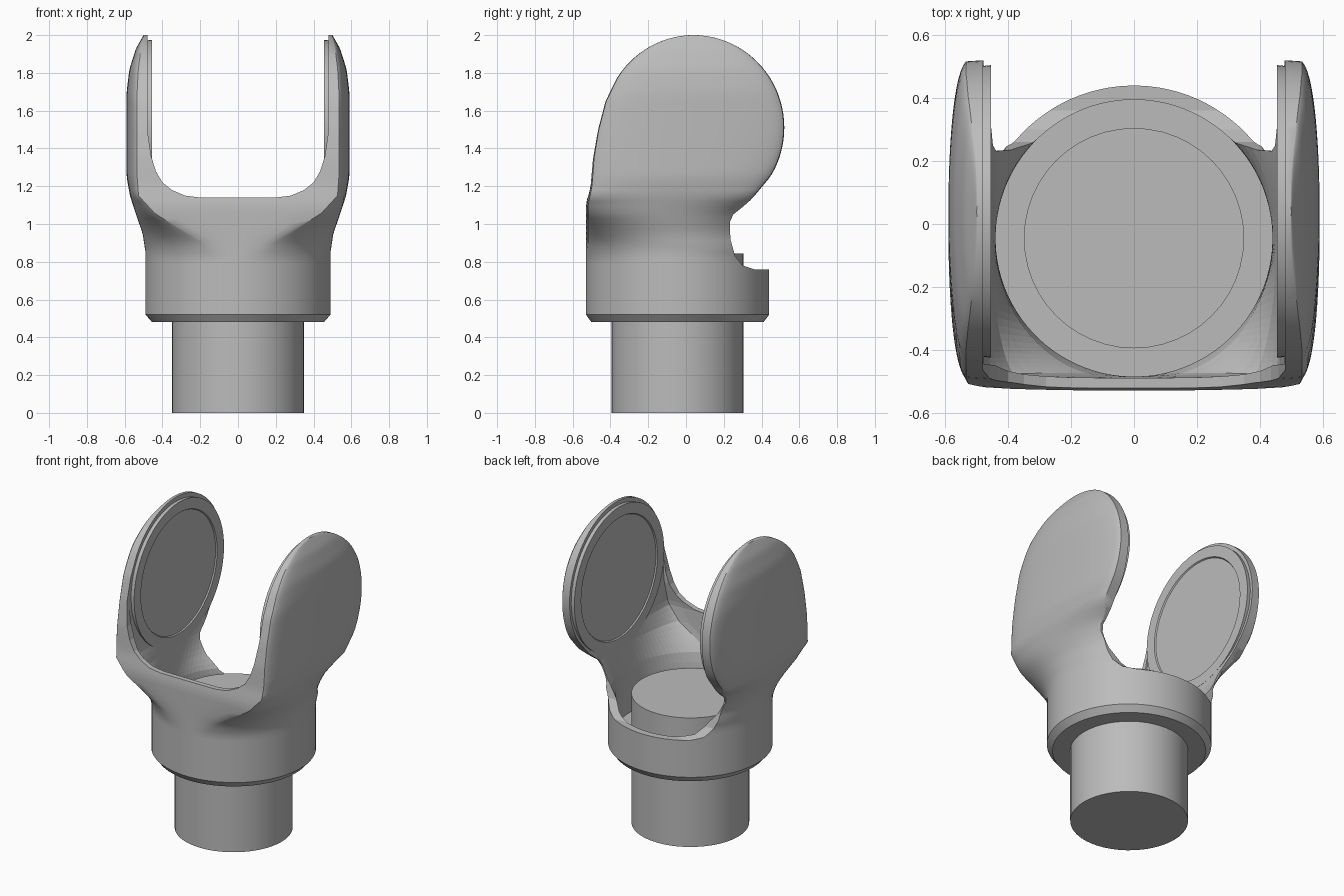
import bpy, bmesh, math
from mathutils import Vector

if "Cube" in bpy.data.objects:
    bpy.data.objects.remove(bpy.data.objects["Cube"])

grey = bpy.data.materials.new("plain grey")
grey.use_nodes = True
grey.diffuse_color = (0.5, 0.5, 0.5, 1)
grey.node_tree.nodes["Principled BSDF"].inputs["Base Color"].default_value = (0.5, 0.5, 0.5, 1)

MID_Y = -0.045            # axis of the socket and post
PAD_Y, PAD_Z, PAD_R = 0.04, 1.51, 0.49
SEG = 96


def loft(name, rings):
    """Closed solid through a list of equally long point rings."""
    bm = bmesh.new()
    loops = [[bm.verts.new(p) for p in ring] for ring in rings]
    n = len(loops[0])
    for a, b in zip(loops, loops[1:]):
        for i in range(n):
            j = (i + 1) % n
            bm.faces.new((a[i], a[j], b[j], b[i]))
    bm.faces.new(loops[0])
    bm.faces.new(loops[-1])
    bmesh.ops.recalc_face_normals(bm, faces=bm.faces)
    mesh = bpy.data.meshes.new(name)
    bm.to_mesh(mesh)
    bm.free()
    mesh.materials.append(grey)
    obj = bpy.data.objects.new(name, mesh)
    bpy.context.collection.objects.link(obj)
    return obj


def sample(table, z):
    """Eased interpolation in a list of (z, value) pairs."""
    if z <= table[0][0]:
        return table[0][1]
    for (z0, v0), (z1, v1) in zip(table, table[1:]):
        if z <= z1:
            return v0 + (v1 - v0) * (z - z0) / (z1 - z0)
    return table[-1][1]


def section(z, half, front, back, base, blend):
    """Ring that changes from an ellipse to a slab with domed sides."""
    ring = []
    for i in range(SEG):
        a = math.tau * (i + 0.5) / SEG
        c, s = math.cos(a), math.sin(a)
        slab = base * min(1, abs(c) * 5) + (half - base) * abs(c) ** 0.6
        x = (1 - blend) * half * abs(c) + blend * slab
        y = (front + back) / 2 + (back - front) / 2 * s
        ring.append((math.copysign(x, c), y, z))
    return ring


def cut(target, cutter):
    cutter.hide_render = True
    cutter.hide_set(True)
    mod = target.modifiers.new(cutter.name, 'BOOLEAN')
    mod.operation, mod.solver, mod.object = 'DIFFERENCE', 'EXACT', cutter


def smooth(obj, angle=35):
    bpy.ops.object.select_all(action='DESELECT')
    obj.select_set(True)
    bpy.context.view_layer.objects.active = obj
    bpy.ops.object.shade_smooth_by_angle(angle=math.radians(angle))


# Outer silhouettes of the yoke
WIDTH = [(.48, .455), (.52, .49), (.85, .49), (.95, .505), (1.05, .54), (1.15, .572),
         (1.25, .59), (1.7, .59), (1.82, .575), (1.93, .54), (2, .5)]
FRONT = [(.48, -.5), (.52, -.53), (1.1, -.53), (1.2, -.51), (1.35, -.5),
         (1.5, -.475), (1.65, -.435), (1.76, -.38)]
BACK = [(.48, .41), (.52, .44), (.88, .44), (1.06, .29), (1.16, .38), (1.25, .455)]
BLEND = [(.82, 0), (.9, .15), (1.05, .8), (1.15, 1)]


def reach(z):
    return math.sqrt(max(PAD_R ** 2 - (z - PAD_Z) ** 2, 0.0004))


levels = [.48, .52] + [.58 + .03 * i for i in range(32)]
levels += [PAD_Z + PAD_R * math.sin(math.pi / 2 * t / 22) for t in range(1, 23)]
rings = []
for z in levels:
    front = sample(FRONT, z) if z < 1.77 else PAD_Y - reach(z)
    back = sample(BACK, z) if z < 1.25 else PAD_Y + reach(z)
    half = sample(WIDTH, z)
    rings.append(section(z, half, front, back, min(.495, half), sample(BLEND, z)))
yoke = loft("yoke", rings)

# Hollow inside, widening from a round socket to the gap between the arms
hollow = []
for z in [.6 + .03 * i for i in range(52)]:
    half = sample([(.85, .44), (1.15, .465), (1.4, .48)], z)
    front = sample([(.85, MID_Y - .44), (1.15, -.49), (1.3, -.46)], z)
    back = sample([(.85, MID_Y + .44), (1.1, .6)], z)
    hollow.append(section(z, half, front, back, half - .005, sample(BLEND, z)))
cut(yoke, loft("socket_cutter", hollow))

# U-shaped opening seen from the front
curve = [(.48, 2.2), (.48, 1.5), (.46, 1.36), (.435, 1.28), (.4, 1.22),
         (.35, 1.18), (.28, 1.15), (.2, 1.14)]
u_shape = curve + [(-x, z) for x, z in reversed(curve)]
cut(yoke, loft("gap_cutter", [[(x, y, z) for x, z in u_shape] for y in (-1, 1)]))

# Notch in the back, seen from the side
notch = [(.8, .76), (.36, .76), (.3, .78), (.26, .83), (.235, .92), (.232, 1.01),
         (.25, 1.05), (.3, 1.09), (.38, 1.16), (.8, 1.16)]
cut(yoke, loft("notch_cutter", [[(x, y, z) for y, z in notch] for x in (-1, 1)]))
smooth(yoke)


# Round post through the socket floor
def disc(r, z):
    return [(r * math.cos(math.tau * i / 48), MID_Y + r * math.sin(math.tau * i / 48), z)
            for i in range(48)]


smooth(loft("post", [disc(.35, 0), disc(.35, .845)]))

# Round pads with a shallow recess on the inner faces of the arms
for side, label in ((1, "left"), (-1, "right")):
    steps = [(.46, .5), (.465, .455), (.395, .455), (.39, .463)]
    pad = loft(label + "_pad", [
        [(side * x, PAD_Y + r * math.cos(math.tau * i / 64),
          PAD_Z + r * math.sin(math.tau * i / 64)) for i in range(64)] for r, x in steps])
    smooth(pad)
